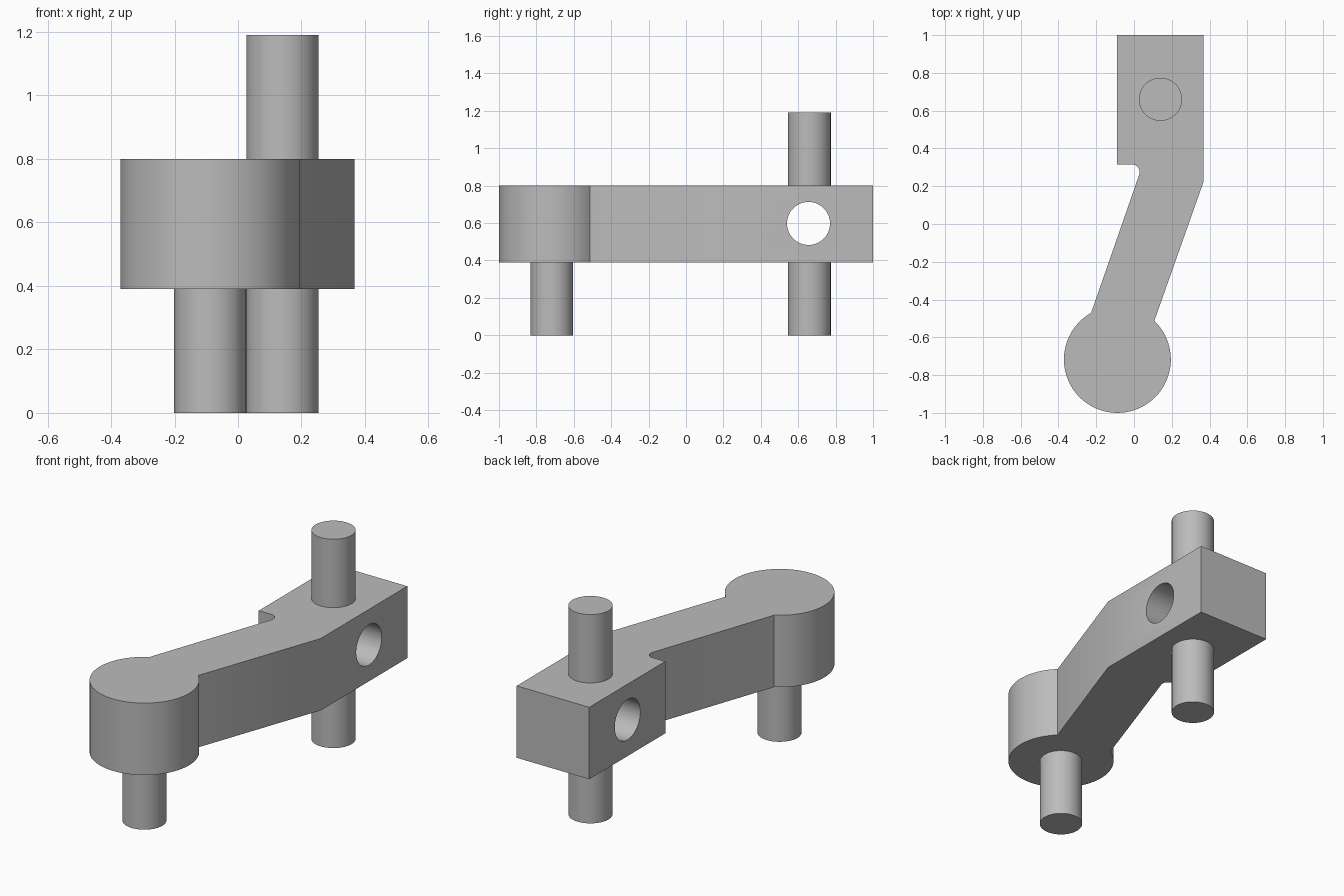
import bpy, bmesh
from math import cos, sin, radians, atan2, tau, pi
from mathutils import Vector

default = bpy.data.objects.get("Cube")
if default:
    bpy.data.objects.remove(default, do_unlink=True)

# Single plain metal colour
metal = bpy.data.materials.new("grey_metal")
metal.use_nodes = True
GREY = (0.5, 0.5, 0.5, 1.0)
metal.diffuse_color = GREY
metal.node_tree.nodes["Principled BSDF"].inputs["Base Color"].default_value = GREY

BOTTOM, TOP, HEIGHT = 0.39, 0.80, 1.19
PIN_R = 0.114
FRONT_PIN = Vector((-0.088, -0.717))
BACK_PIN = Vector((0.14, 0.66))
BOSS_R = 0.283


def arc(centre, radius, start, end, steps):
    """Points along an arc, angles in radians."""
    return [centre + radius * Vector((cos(a), sin(a)))
            for a in (start + (end - start) * i / steps for i in range(steps + 1))]


def smooth(obj):
    bpy.ops.object.select_all(action='DESELECT')
    obj.select_set(True)
    bpy.context.view_layer.objects.active = obj
    bpy.ops.object.shade_smooth_by_angle(angle=radians(25))


def extrude_profile(name, points, z0, z1):
    """Solid made by raising a flat outline."""
    bm = bmesh.new()
    face = bm.faces.new([bm.verts.new((p.x, p.y, z0)) for p in points])
    raised = bmesh.ops.extrude_face_region(bm, geom=[face])["geom"]
    bmesh.ops.translate(bm, vec=(0, 0, z1 - z0),
                        verts=[g for g in raised if isinstance(g, bmesh.types.BMVert)])
    bmesh.ops.recalc_face_normals(bm, faces=bm.faces)
    mesh = bpy.data.meshes.new(name)
    bm.to_mesh(mesh)
    bm.free()
    mesh.materials.append(metal)
    obj = bpy.data.objects.new(name, mesh)
    bpy.context.collection.objects.link(obj)
    return obj


def pin(name, centre, z0, z1):
    smooth(extrude_profile(name, arc(centre, PIN_R, 0, tau, 64)[:-1], z0, z1))


# Arm outline: square block, slanted neck, round boss, filleted notch
neck_right = Vector((0.11, -0.51))
neck_left = Vector((-0.23, -0.465))
a0 = atan2(*reversed(neck_right - FRONT_PIN))
a1 = atan2(*reversed(neck_left - FRONT_PIN))
outline = [Vector((-0.09, 1.0)), Vector((-0.09, 0.315))]
outline += arc(Vector((-0.01, 0.275)), 0.04, pi / 2, radians(-19.5), 12)
outline += arc(FRONT_PIN, BOSS_R, a1, a0 - tau, 64)[::1] if a1 < a0 else \
    arc(FRONT_PIN, BOSS_R, a1, a0 + tau, 64)
outline += [Vector((0.367, 0.22)), Vector((0.367, 1.0))]
arm = extrude_profile("crank_arm", outline, BOTTOM, TOP)

# Cross hole through the block
bpy.ops.mesh.primitive_cylinder_add(vertices=64, radius=0.115, depth=1.0,
                                    location=(0.14, 0.655, 0.598),
                                    rotation=(0, pi / 2, 0))
cutter = bpy.context.object
cutter.name = "hole_cutter"
cutter.hide_render = True
cutter.data.materials.append(metal)
cut = arm.modifiers.new("cross_hole", 'BOOLEAN')
cut.operation = 'DIFFERENCE'
cut.solver = 'EXACT'
cut.object = cutter
bpy.context.view_layer.objects.active = arm
bpy.ops.object.modifier_apply(modifier=cut.name)
bpy.data.objects.remove(cutter, do_unlink=True)
smooth(arm)

# Pins
pin("front_lower_pin", FRONT_PIN, 0, BOTTOM)
pin("back_lower_pin", BACK_PIN, 0, BOTTOM)
pin("back_upper_pin", BACK_PIN, TOP, HEIGHT)
